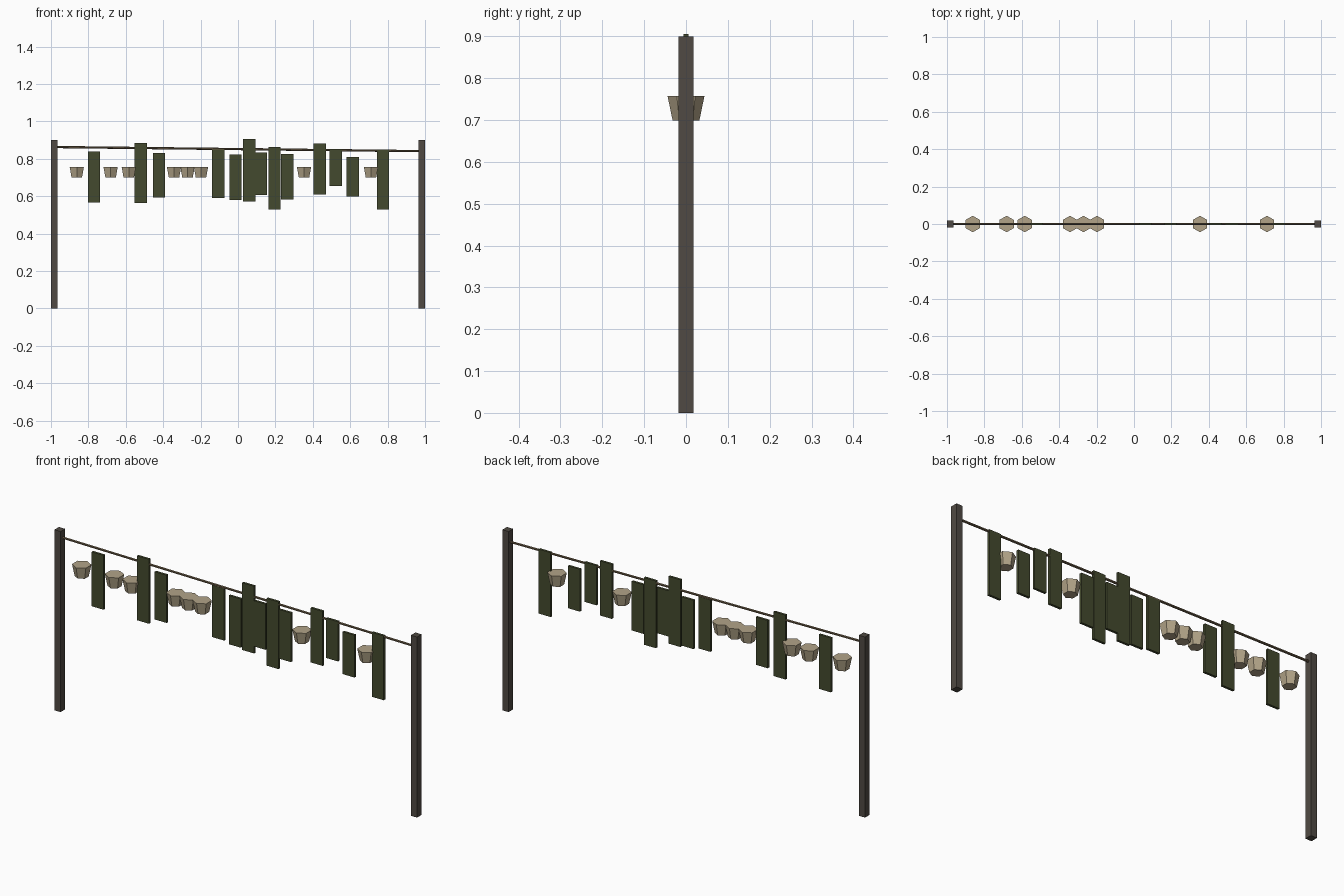
import bpy, math
from mathutils import Vector

if "Cube" in bpy.data.objects:
    bpy.data.objects.remove(bpy.data.objects["Cube"])


def material(name, rgb):
    m = bpy.data.materials.new(name)
    lin = [((c / 255 + 0.055) / 1.055) ** 2.4 for c in rgb]
    m.diffuse_color = (*lin, 1)
    m.use_nodes = True
    m.node_tree.nodes["Principled BSDF"].inputs["Base Color"].default_value = m.diffuse_color
    return m


WOOD = material("dark_weathered_wood", (80, 74, 67))
ROPE = material("rope_brown", (107, 92, 70))
HERB = material("dark_olive", (68, 74, 46))
CLAY = material("pale_tan", (178, 164, 136))


def finish(name, mat):
    ob = bpy.context.object
    ob.name = name
    ob.data.materials.append(mat)
    return ob


def box(name, x, z0, z1, w, d, mat):
    bpy.ops.mesh.primitive_cube_add(size=1, location=(x, 0, (z0 + z1) / 2))
    bpy.context.object.scale = (w, d, z1 - z0)
    bpy.ops.object.transform_apply(location=False, rotation=False, scale=True)
    return finish(name, mat)


# Two end posts
for side, sx in (("left", -1), ("right", 1)):
    box(f"{side}_post", sx * 0.983, 0, 0.9, 0.034, 0.036, WOOD)

# Slightly slanting line between the posts
a, b = Vector((-0.98, 0, 0.863)), Vector((0.98, 0, 0.841))
bpy.ops.mesh.primitive_cylinder_add(vertices=6, radius=0.006, depth=(b - a).length,
                                    location=(a + b) / 2)
bpy.context.object.rotation_euler = (b - a).to_track_quat('Z', 'Y').to_euler()
finish("hanging_line", ROPE)

# Hanging strips: centre x, bottom z, top z
strips = [(-0.77, 0.567, 0.838), (-0.52, 0.564, 0.885), (-0.422, 0.594, 0.832),
          (-0.105, 0.591, 0.85), (-0.013, 0.58, 0.823), (0.06, 0.571, 0.906),
          (0.123, 0.606, 0.834), (0.195, 0.529, 0.864), (0.263, 0.582, 0.827),
          (0.438, 0.61, 0.882), (0.523, 0.655, 0.853), (0.614, 0.599, 0.81),
          (0.775, 0.529, 0.85)]
for i, (x, z0, z1) in enumerate(strips):
    box(f"hanging_strip_{i + 1}", x, z0, z1, 0.066, 0.012, HERB)

# Six-sided tapered pots, corners pointing to front and back
for i, x in enumerate((-0.862, -0.681, -0.584, -0.342, -0.27, -0.198, 0.353, 0.711)):
    bpy.ops.mesh.primitive_cone_add(vertices=6, radius1=0.032, radius2=0.044,
                                    depth=0.058, location=(x, 0, 0.728))
    finish(f"hanging_pot_{i + 1}", CLAY)
